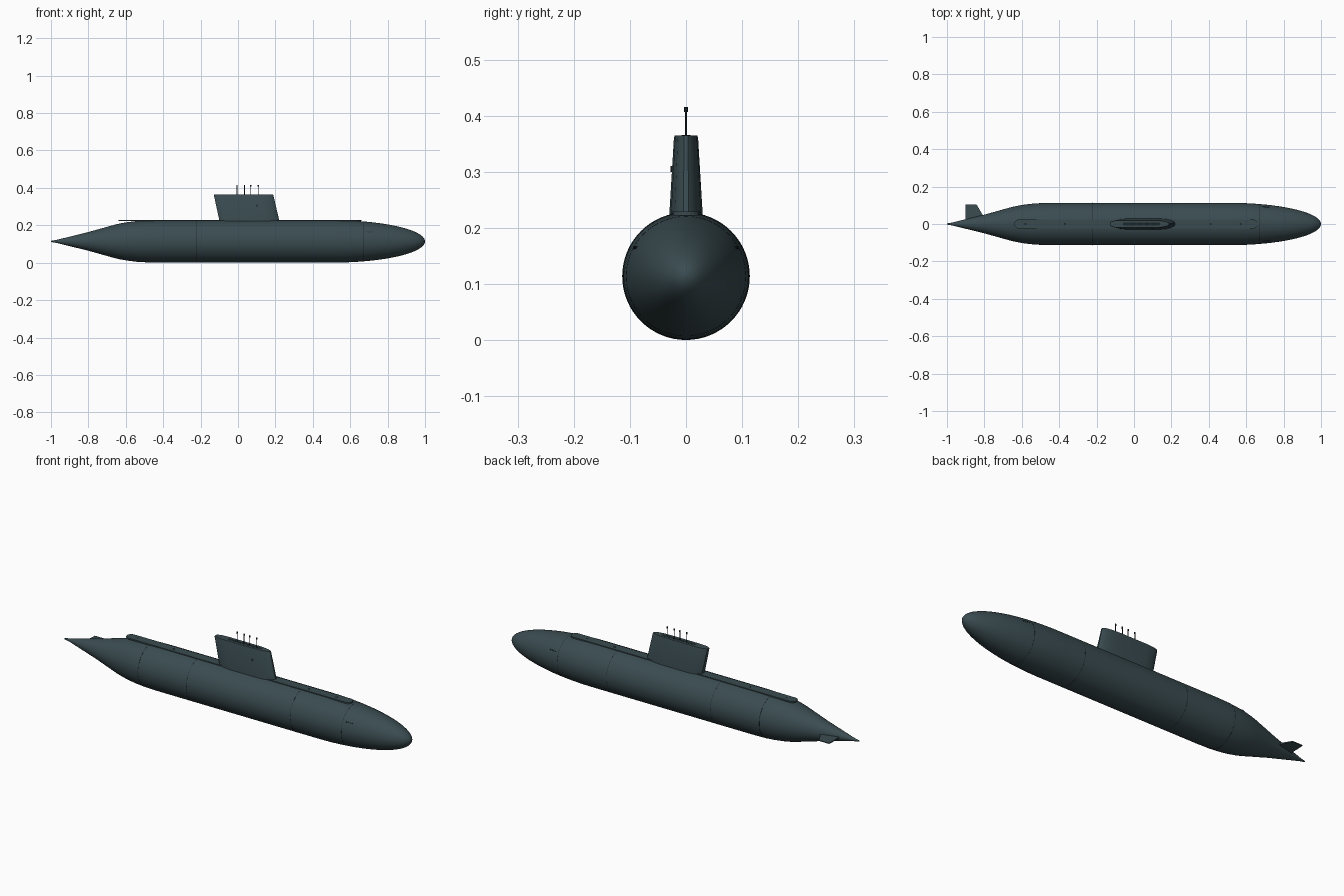
import bpy, bmesh, math
from mathutils import Matrix

cube = bpy.data.objects.get("Cube")
if cube:
    bpy.data.objects.remove(cube)

R, AXIS = 0.1135, 0.114


def material(name, colour):
    m = bpy.data.materials.new(name)
    m.use_nodes = True
    m.diffuse_color = (*colour, 1)
    bsdf = m.node_tree.nodes["Principled BSDF"]
    bsdf.inputs["Base Color"].default_value = (*colour, 1)
    bsdf.inputs["Roughness"].default_value = 0.6
    return m


GREY = material("sea grey", (0.042, 0.071, 0.081))
DARK = material("dark seam", (0.012, 0.020, 0.024))


def finish(name, bm, mat, angle=None):
    bmesh.ops.recalc_face_normals(bm, faces=bm.faces)
    mesh = bpy.data.meshes.new(name)
    bm.to_mesh(mesh)
    bm.free()
    mesh.materials.append(mat)
    ob = bpy.data.objects.new(name, mesh)
    bpy.context.collection.objects.link(ob)
    if angle:
        bpy.ops.object.select_all(action='DESELECT')
        ob.select_set(True)
        bpy.context.view_layer.objects.active = ob
        bpy.ops.object.shade_smooth_by_angle(angle=math.radians(angle))
    return ob


def loft(name, rings, mat, angle=None, closed=False):
    """Skin equal-length rings of points; cap the ends or join them."""
    bm = bmesh.new()
    loops = [[bm.verts.new(p) for p in ring] for ring in rings]
    pairs = list(zip(loops, loops[1:]))
    if closed:
        pairs.append((loops[-1], loops[0]))
    else:
        bm.faces.new(loops[0])
        bm.faces.new(loops[-1])
    n = len(loops[0])
    for a, b in pairs:
        for i in range(n):
            j = (i + 1) % n
            bm.faces.new((a[i], a[j], b[j], b[i]))
    return finish(name, bm, mat, angle)


def circle(x, r, n=64):
    return [(x, r * math.cos(t), AXIS + r * math.sin(t))
            for t in (2 * math.pi * i / n for i in range(n))]


def cylinder(name, x, y, z, r, h, mat, axis='Z', n=12):
    bm = bmesh.new()
    bmesh.ops.create_cone(bm, cap_ends=True, segments=n, radius1=r, radius2=r, depth=h)
    if axis == 'Y':
        bmesh.ops.rotate(bm, verts=bm.verts, matrix=Matrix.Rotation(math.pi / 2, 3, 'X'))
    bmesh.ops.translate(bm, verts=bm.verts, vec=(x, y, z))
    return finish(name, bm, mat, 40)


# Hull: conical stern, parallel body, elliptical bow
NOSE = 0.5


def nose_radius(x):
    return R * math.sqrt(max(0, 1 - ((x - NOSE) / (1 - NOSE)) ** 2))


profile = [(-1, 0.003), (-0.97, 0.008), (-0.8, 0.05), (-0.66, 0.089), (-0.63, 0.096),
           (-0.59, 0.103), (-0.54, 0.109), (-0.48, 0.1125), (-0.42, R), (0, R)]
for i in range(25):
    x = NOSE + (1 - NOSE) * math.sin(math.pi / 2 * i / 24.4)
    profile.append((x, nose_radius(x)))
profile.append((1, 0.0006))
loft("hull", [circle(x, r) for x, r in profile], GREY, 35)

# Hull section seams
for k, x in enumerate((-0.5, -0.22, 0.38, 0.67)):
    r = nose_radius(x) if x > NOSE else (0.1118 if x < -0.45 else R)
    w = 0.0008
    loft(f"hull_seam_{k + 1}",
         [circle(x - w, r - 0.002), circle(x - w, r + 0.0002),
          circle(x + w, r + 0.0002), circle(x + w, r - 0.002)], DARK, closed=True)


# Deck casing: thin plate with rounded ends
def stadium(x0, x1, w, z, n=10):
    pts = []
    for i in range(n + 1):
        t = -math.pi / 2 + math.pi * i / n
        pts.append((x1 - w + w * math.cos(t), w * math.sin(t), z))
    for i in range(n + 1):
        t = math.pi / 2 + math.pi * i / n
        pts.append((x0 + w + w * math.cos(t), w * math.sin(t), z))
    return pts


loft("deck_casing", [stadium(-0.64, 0.66, 0.024, z) for z in (0.222, 0.229)], GREY)

# Deck hatches
for k, x in enumerate((-0.58, -0.37, 0.41, 0.57)):
    cylinder(f"deck_hatch_{k + 1}", x, 0, 0.229, 0.006, 0.001, DARK)

# Sail: raked and tapered, rounded leading edge, blunt trailing edge
half = [(0, 0.4), (0.03, 0.62), (0.09, 0.88), (0.2, 1), (0.7, 1),
        (0.84, 0.9), (0.93, 0.68), (0.98, 0.42), (1, 0.16)]


def sail_ring(x0, length, w, z):
    side = [(x0 + length * u, w * v, z) for u, v in half]
    return side + [(x, -y, z) for x, y, z in reversed(side)]


loft("sail", [sail_ring(-0.092, 0.32, 0.032, 0.19), sail_ring(-0.1, 0.32, 0.0295, 0.228),
              sail_ring(-0.129, 0.318, 0.0215, 0.361),
              sail_ring(-0.128, 0.315, 0.020, 0.365)], GREY, 25)

# Recess on the sail roof and lamp on its right side
loft("sail_roof_slot", [stadium(-0.06, 0.14, 0.008, z) for z in (0.362, 0.3655)], DARK)
cylinder("sail_lamp", 0.1, -0.0255, 0.305, 0.005, 0.004, DARK, 'Y')

# Masts with sensor heads
for k, x in enumerate((-0.005, 0.035, 0.068, 0.108)):
    cylinder(f"mast_{k + 1}", x, 0, 0.385, 0.0018, 0.05, DARK, n=8)
    cylinder(f"mast_head_{k + 1}", x, 0, 0.411, 0.0034, 0.009, DARK, n=8)

# Single stern plane on the left side
plane = [(-0.9, 0.0), (-0.9, 0.105), (-0.842, 0.105), (-0.81, 0.05), (-0.81, 0.0)]
loft("stern_plane", [[(x, y, AXIS + s * (0.005 - 0.03 * y)) for x, y in plane]
                     for s in (-1, 1)], GREY)

# Small bow ports on each side
for side in (-1, 1):
    for k in range(4):
        x, z = 0.69 + 0.01 * k, 0.165
        y = math.sqrt(nose_radius(x) ** 2 - (z - AXIS) ** 2)
        cylinder(f"bow_port_{'right' if side < 0 else 'left'}_{k + 1}",
                 x, side * y, z, 0.0025, 0.004, DARK, 'Y', 8)
